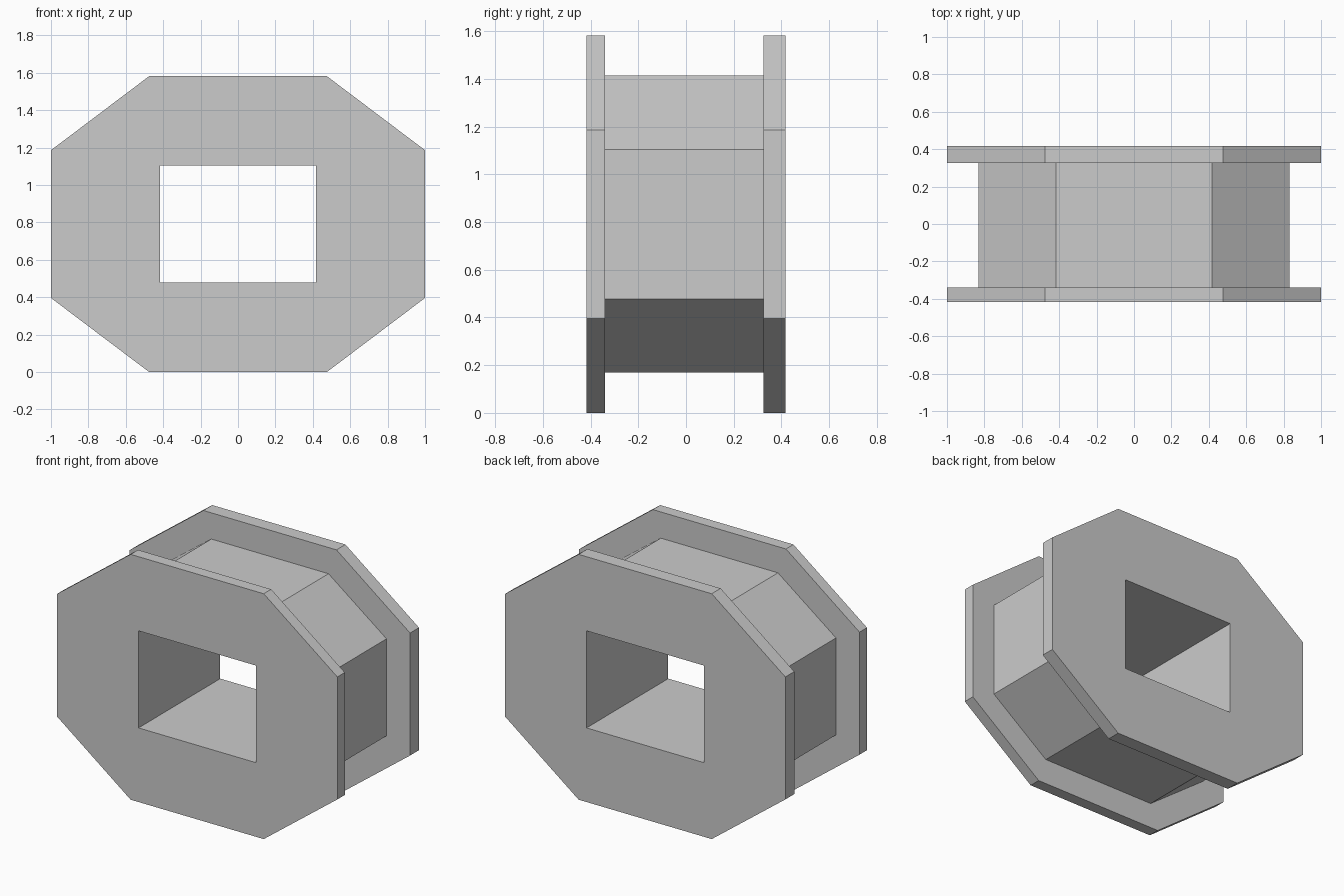
import bpy
import bmesh

if "Cube" in bpy.data.objects:
    bpy.data.objects.remove(bpy.data.objects["Cube"])

MID_Z = 0.791


def ring(bm, y, half_w, half_h, corner_x, corner_z):
    """Chamfered rectangle loop around the y axis (8 points)."""
    quarter = [(half_w, corner_z), (corner_x, half_h)]
    pts = quarter + [(-x, z) for x, z in reversed(quarter)]
    pts += [(-x, -z) for x, z in pts]
    return [bm.verts.new((x, y, MID_Z + z)) for x, z in pts]


# Profiles: half width, half height, chamfer start x, chamfer start z
FLANGE = (1.0, 0.791, 0.475, 0.395)
CORE = (0.832, 0.622, 0.418, 0.313)
HOLE = (0.418, 0.313, 0.418, 0.313)  # square corners, doubles merged below

# Closed section: front flange, core, back flange, then through the hole
sections = [
    (-0.416, FLANGE), (-0.34, FLANGE), (-0.34, CORE),
    (0.325, CORE), (0.325, FLANGE), (0.416, FLANGE),
    (0.416, HOLE), (-0.416, HOLE),
]

bm = bmesh.new()
loops = [ring(bm, y, *profile) for y, profile in sections]
for i, a in enumerate(loops):
    b = loops[(i + 1) % len(loops)]
    for j in range(8):
        k = (j + 1) % 8
        bm.faces.new((a[j], a[k], b[k], b[j]))
bmesh.ops.remove_doubles(bm, verts=bm.verts, dist=0.0001)
bmesh.ops.recalc_face_normals(bm, faces=bm.faces)

# Flanged octagonal spool
mesh = bpy.data.meshes.new("flanged_spool")
bm.to_mesh(mesh)
bm.free()
spool = bpy.data.objects.new("flanged_spool", mesh)
bpy.context.collection.objects.link(spool)
